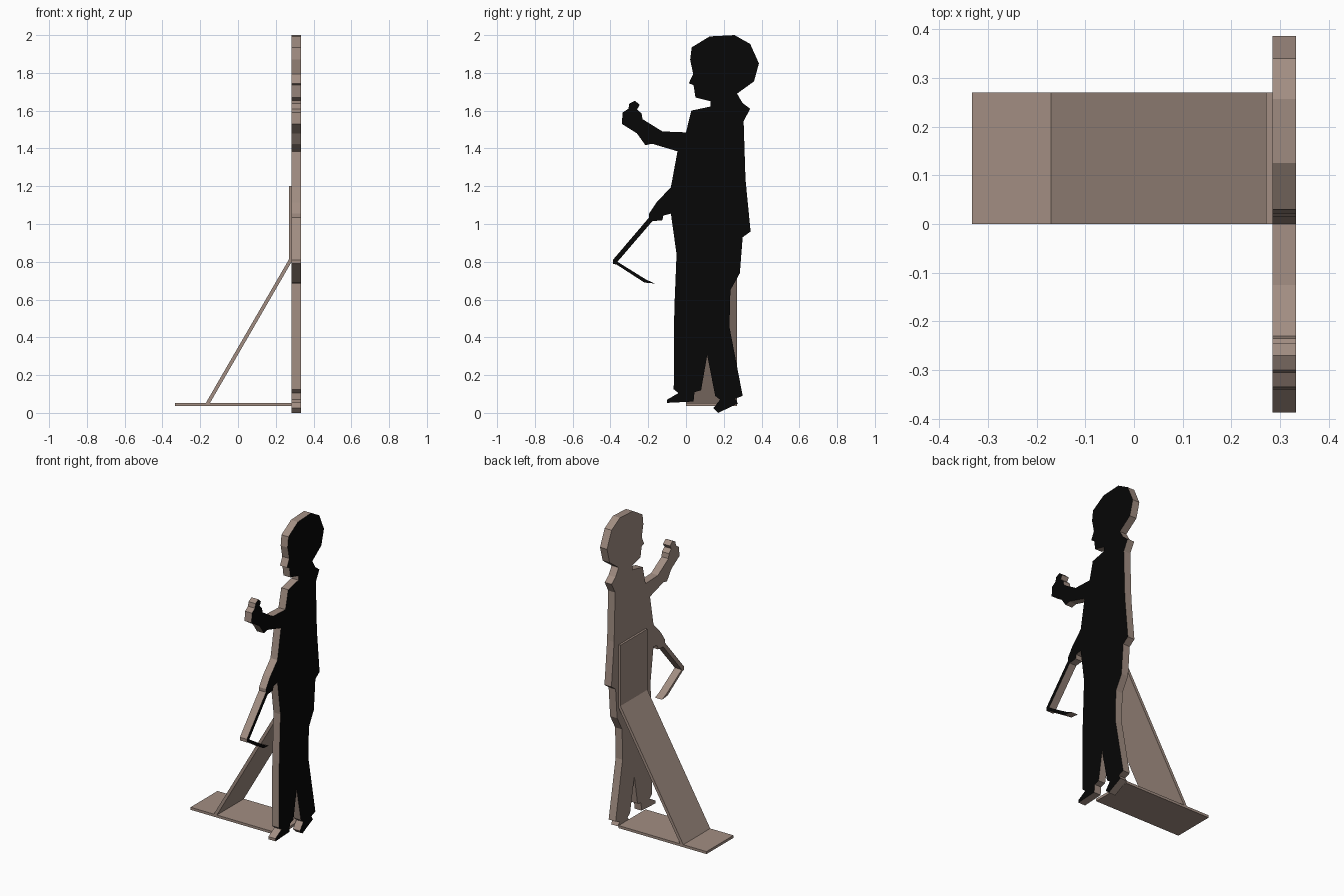
import bpy, bmesh
from mathutils import Vector


def material(name, rgb):
    m = bpy.data.materials.new(name)
    m.diffuse_color = (*rgb, 1)
    return m


BROWN = material("cardboard brown", (0.36, 0.27, 0.225))
BLACK = material("print black", (0.002, 0.002, 0.002))


def extrude(name, outline, place, offset, printed=False):
    """Extrude a flat outline; printed parts get a black face towards +x."""
    bm = bmesh.new()
    face = bm.faces.new([bm.verts.new(place(a, b)) for a, b in outline])
    res = bmesh.ops.extrude_face_region(bm, geom=[face], use_keep_orig=True)
    moved = [g for g in res["geom"] if isinstance(g, bmesh.types.BMVert)]
    bmesh.ops.translate(bm, verts=moved, vec=Vector(offset))
    bmesh.ops.recalc_face_normals(bm, faces=bm.faces)
    bm.normal_update()
    if printed:
        for f in bm.faces:
            f.material_index = int(f.normal.x > 0.9)
    bmesh.ops.triangulate(bm, faces=[f for f in bm.faces if len(f.verts) > 4])
    me = bpy.data.meshes.new(name)
    bm.to_mesh(me)
    bm.free()
    me.materials.append(BROWN)
    me.materials.append(BLACK)
    ob = bpy.data.objects.new(name, me)
    bpy.context.collection.objects.link(ob)
    return ob


def side(y, z):
    return (0.284, y, z)


def front(x, z):
    return (x, 0.0, z)


# Standing figure cutout, outline in y and z
figure = [
    # back of head, back, rear leg
    (.257, 2.0), (.34, 1.953), (.386, 1.85), (.36, 1.755), (.27, 1.69),
    (.30, 1.64), (.34, 1.61), (.305, 1.545), (.315, 1.235), (.342, .96),
    (.30, .93), (.285, .74), (.235, .65), (.23, .455), (.30, .09),
    (.26, .075), (.275, .05), (.17, 0), (.145, .025), (.18, .07),
    (.155, .09), (.112, .305),
    # front leg and shoe
    (.08, .12), (.045, .11), (.04, .06), (-.10, .053), (-.10, .07),
    (-.04, .105), (-.065, .125), (-.062, .545), (-.05, .84), (-.08, 1.055),
    # lowered hand and sleeve
    (-.12, 1.045), (-.125, 1.02), (-.178, 1.015), (-.195, 1.035),
    (-.195, 1.055), (-.155, 1.115), (-.08, 1.195), (-.045, 1.385),
    # raised arm and fist
    (-.18, 1.425), (-.215, 1.417), (-.26, 1.48), (-.34, 1.53),
    (-.335, 1.59), (-.305, 1.61), (-.30, 1.637), (-.27, 1.653),
    (-.245, 1.63), (-.26, 1.607), (-.235, 1.585), (-.23, 1.555),
    (-.125, 1.49), (0, 1.485),
    # collar and face
    (.028, 1.60), (.13, 1.622), (.13, 1.65), (.05, 1.67), (.04, 1.735),
    (.015, 1.745), (.038, 1.795), (.022, 1.87), (.03, 1.935), (.125, 1.993),
]
extrude("figure_cutout", figure, side, (.049, 0, 0), True)

# Bent stick held in the lowered hand
stick = [(-.178, 1.015), (-.363, .80), (-.21, .705), (-.165, .685),
         (-.22, .69), (-.367, .785), (-.387, .79), (-.387, .81), (-.195, 1.035)]
extrude("stick", stick, side, (.049, 0, 0), True)

# Foot board behind the figure
extrude("foot_board", [(-.333, .037), (.284, .037), (.284, .053), (-.333, .053)],
        front, (0, .27, 0))

# Folded brace: sloping strut and upright glued flap
extrude("brace", [(-.17, .053), (.271, .815), (.271, 1.2), (.284, 1.2),
                  (.284, .80), (-.148, .053)], front, (0, .27, 0))
